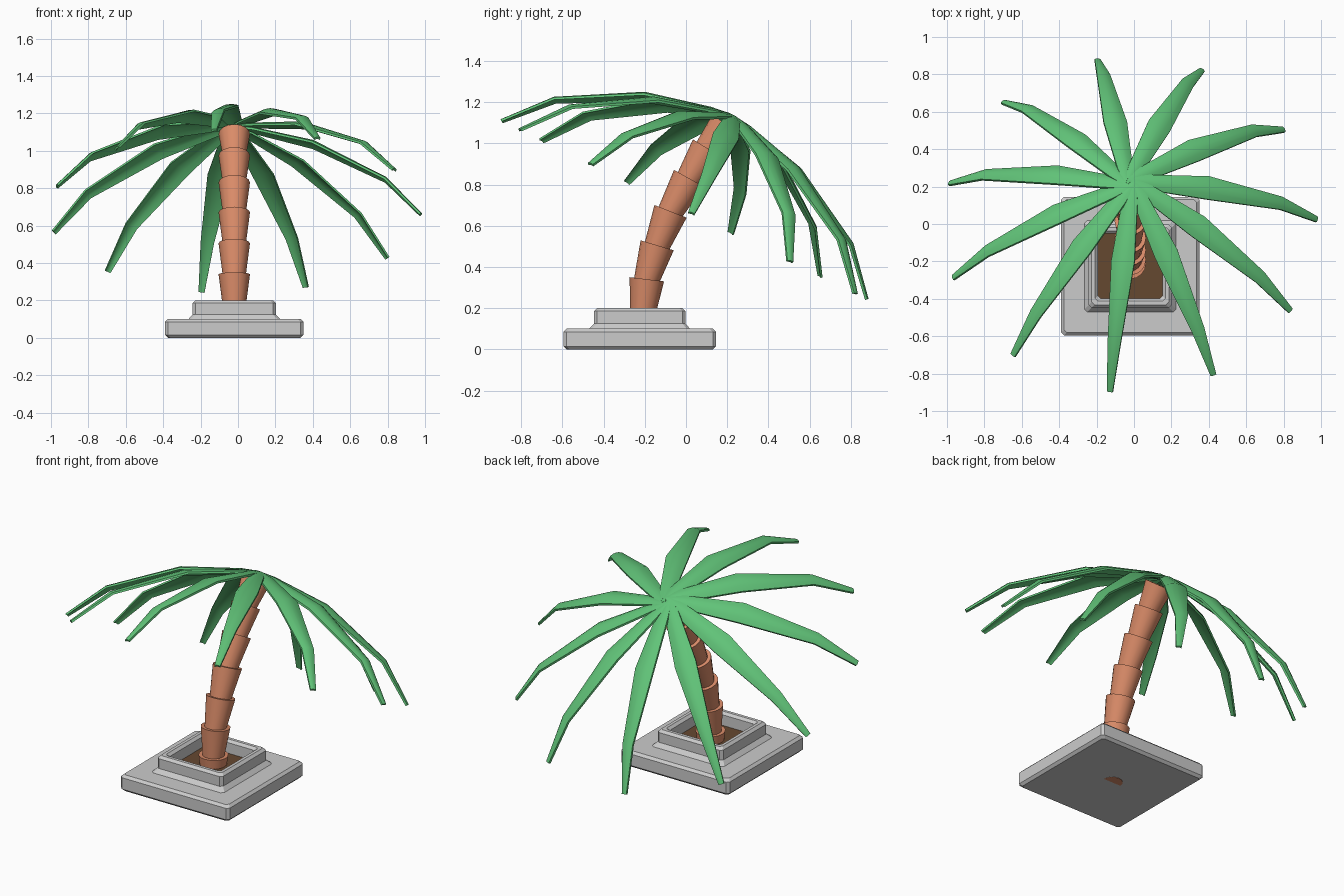
import bpy, bmesh, math
from mathutils import Vector, Matrix

if "Cube" in bpy.data.objects:
    bpy.data.objects.remove(bpy.data.objects["Cube"])


def material(name, rgb):
    m = bpy.data.materials.new(name)
    m.diffuse_color = (*rgb, 1)
    m.use_nodes = True
    m.node_tree.nodes["Principled BSDF"].inputs["Base Color"].default_value = m.diffuse_color
    return m


BARK = material("bark", (0.70, 0.26, 0.14))
LEAF = material("leaf", (0.12, 0.55, 0.19))
SOIL = material("soil", (0.13, 0.065, 0.03))
CX, CY = -0.02, -0.225


def loft(name, rings, mat=None, caps=(True, True), smooth=None):
    """Bridge closed rings of equal length into one mesh object."""
    bm = bmesh.new()
    rows = [[bm.verts.new(p) for p in r] for r in rings]
    n = len(rows[0])
    for a, b in zip(rows, rows[1:]):
        for i in range(n):
            j = (i + 1) % n
            bm.faces.new((a[i], a[j], b[j], b[i]))
    if caps[0]:
        bm.faces.new(rows[0][::-1])
    if caps[1]:
        bm.faces.new(rows[-1])
    bmesh.ops.recalc_face_normals(bm, faces=bm.faces)
    me = bpy.data.meshes.new(name)
    bm.to_mesh(me)
    bm.free()
    ob = bpy.data.objects.new(name, me)
    bpy.context.collection.objects.link(ob)
    if mat:
        me.materials.append(mat)
    if smooth:
        bpy.ops.object.select_all(action='DESELECT')
        ob.select_set(True)
        bpy.context.view_layer.objects.active = ob
        bpy.ops.object.shade_smooth_by_angle(angle=math.radians(smooth))
    return ob


def square(h, z, c=0.015):
    """Square ring of half size h with chamfered corners."""
    k = h - c
    return [(CX + x, CY + y, z) for x, y in
            ((h, -k), (h, k), (k, h), (-k, h), (-h, k), (-h, -k), (-k, -h), (k, -h))]


# Stepped stone planter with a recessed bed
profile = [(0.355, 0), (0.37, 0.015), (0.37, 0.085), (0.355, 0.1), (0.245, 0.1),
           (0.222, 0.125), (0.222, 0.185), (0.207, 0.2), (0.188, 0.2),
           (0.173, 0.185), (0.173, 0.09)]
loft("planter", [square(h, z) for h, z in profile])
loft("soil", [square(0.174, 0.08), square(0.174, 0.12)], SOIL)

# Trunk: flared segments along a leaning curve (y, z of each segment top)
path = [(-0.215, 0.0), (-0.21, 0.175), (-0.19, 0.34), (-0.14, 0.505),
        (-0.075, 0.67), (0.015, 0.83), (0.105, 0.975), (0.195, 1.09)]


def disc(center, axis, r, n=16):
    side = Vector((1, 0, 0))
    up = axis.cross(side)
    return [center + r * (math.cos(t) * side + math.sin(t) * up)
            for t in (2 * math.pi * i / n for i in range(n))]


for i, (p, q) in enumerate(zip(path, path[1:])):
    a, b = Vector((CX, *p)), Vector((CX, *q))
    d = (b - a).normalized()
    low = a - d * (0.02 if i else 0)
    loft(f"trunk_segment_{i + 1}", [disc(low, d, 0.06), disc(b, d, 0.084)],
         BARK, smooth=40)

# Fronds: arched blades (radius, drop, half width) around a tilted crown
blade = [(0.0, 0.0, 0.022), (0.10, -0.018, 0.042), (0.42, -0.10, 0.064),
         (0.81, -0.305, 0.036), (1.0, -0.51, 0.016)]
tilt = Matrix.Translation((CX, 0.22, 1.135)) @ Matrix.Rotation(math.radians(-26), 4, 'X')
roll = math.radians(12)


def section(r, h, w, slope):
    """Closed arched cross-section, thin and square to the blade."""
    across = [-1, -0.5, 0, 0.5, 1]
    top = [(s * w, 0.3 * w * (1 - s * s)) for s in across]
    low = [(s * w, 0.3 * w * (1 - s * s) - 0.012) for s in reversed(across)]
    pts = []
    for x, y in top + low:
        u = x * math.cos(roll) - y * math.sin(roll)
        v = x * math.sin(roll) + y * math.cos(roll)
        pts.append(Vector((r + v * math.sin(slope), u + 0.01, h + v * math.cos(slope))))
    return pts


slopes = [0.18, 0.2, 0.36, 0.65, 0.82]
for i in range(11):
    turn = tilt @ Matrix.Rotation(math.radians(1.3 + i * 360 / 11), 4, 'Z')
    loft(f"frond_{i + 1}",
         [[turn @ p for p in section(*b, s)] for b, s in zip(blade, slopes)],
         LEAF, smooth=30)
